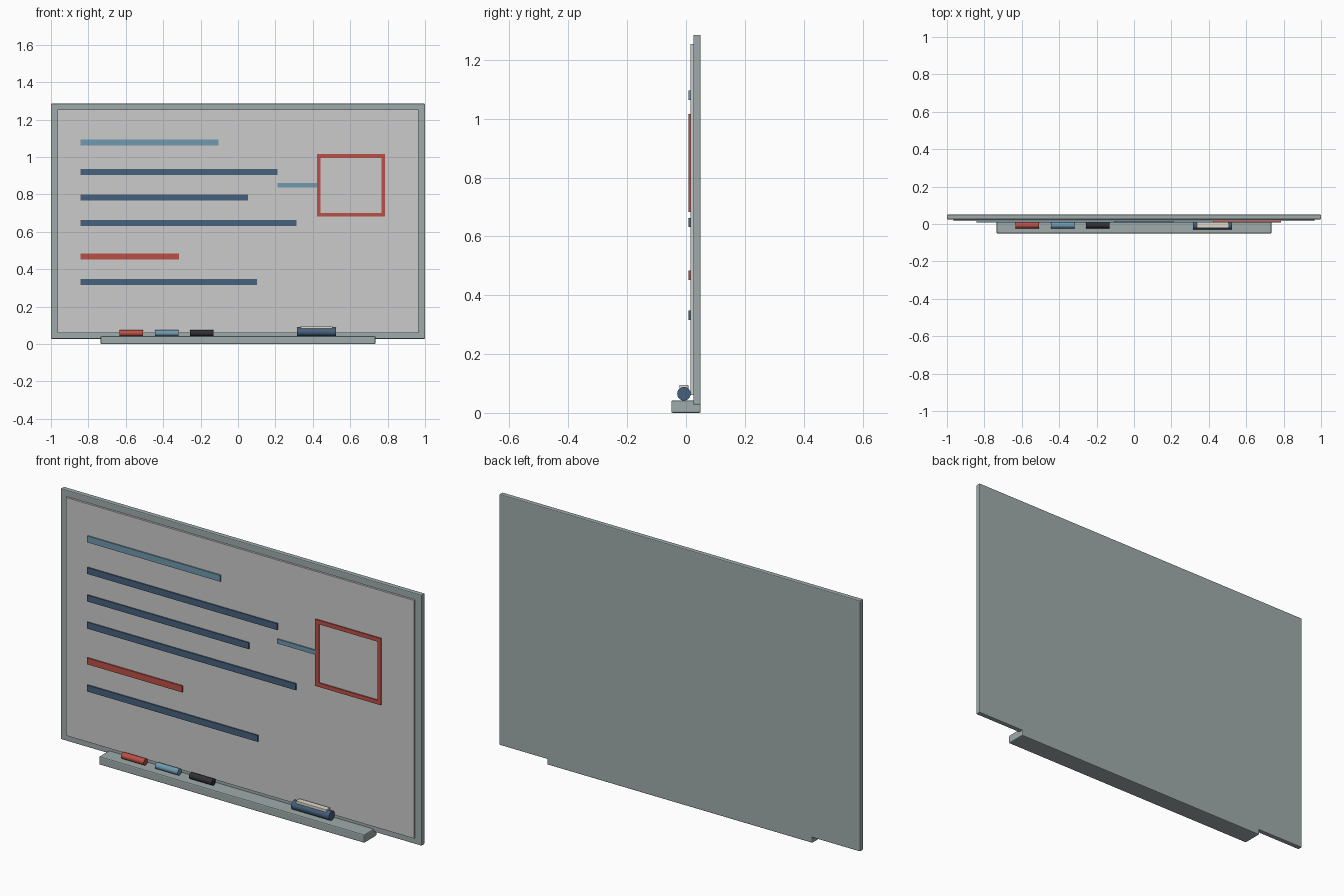
import bpy, math

if "Cube" in bpy.data.objects:
    bpy.data.objects.remove(bpy.data.objects["Cube"])


def material(name, rgb):
    m = bpy.data.materials.new(name)
    m.diffuse_color = (*rgb, 1)
    m.use_nodes = True
    m.node_tree.nodes["Principled BSDF"].inputs["Base Color"].default_value = m.diffuse_color
    return m


METAL = material("metal", (0.35, 0.41, 0.41))
NAVY = material("navy", (0.06, 0.12, 0.2))
TEAL = material("teal", (0.16, 0.32, 0.42))
RED = material("red", (0.5, 0.08, 0.06))
BLACK = material("black", (0.03, 0.03, 0.035))
CREAM = material("cream", (0.75, 0.7, 0.6))


def box(name, x, y, z, mat=None, bevel=0):
    """Box from (min, max) pairs along each axis."""
    bpy.ops.mesh.primitive_cube_add(size=1, location=[sum(r) / 2 for r in (x, y, z)])
    ob = bpy.context.object
    ob.name = name
    ob.scale = [r[1] - r[0] for r in (x, y, z)]
    bpy.ops.object.transform_apply(location=False, rotation=False, scale=True)
    if mat:
        ob.data.materials.append(mat)
    if bevel:
        mod = ob.modifiers.new("bevel", 'BEVEL')
        mod.width = bevel
        mod.segments = 2
    return ob


def rod(name, x, y, z, radius, mat):
    """Cylinder lying along x."""
    bpy.ops.mesh.primitive_cylinder_add(vertices=20, radius=radius, depth=x[1] - x[0],
                                        location=(sum(x) / 2, y, z),
                                        rotation=(0, math.pi / 2, 0))
    ob = bpy.context.object
    ob.name = name
    ob.data.materials.append(mat)
    bpy.ops.object.shade_smooth_by_angle(angle=math.radians(35))


# Backing frame, writing surface and pen tray
box("frame", (-1, 1), (0.025, 0.05), (0.028, 1.285), METAL, 0.004)
box("writing_surface", (-0.965, 0.965), (0.015, 0.027), (0.06, 1.253))
box("pen_tray", (-0.735, 0.735), (-0.05, 0.05), (0, 0.042), METAL, 0.005)

# Written lines: right end, centre height, colour
INK = (0.0085, 0.0155)
lines = [(-0.105, 1.079, TEAL), (0.21, 0.921, NAVY), (0.053, 0.783, NAVY),
         (0.313, 0.647, NAVY), (-0.316, 0.468, RED), (0.102, 0.332, NAVY)]
for i, (end, z, mat) in enumerate(lines):
    box(f"written_line_{i + 1}", (-0.843, end), INK, (z - 0.016, z + 0.016), mat)

# Drawn box with its connecting line
x0, x1, z0, z1, w = 0.422, 0.786, 0.682, 1.016, 0.02
box("drawn_box_top", (x0, x1), INK, (z1 - w, z1), RED)
box("drawn_box_bottom", (x0, x1), INK, (z0, z0 + w), RED)
box("drawn_box_left", (x0, x0 + w), INK, (z0 + w, z1 - w), RED)
box("drawn_box_right", (x1 - w, x1), INK, (z0 + w, z1 - w), RED)
box("connector_line", (0.21, x0), INK, (0.838, 0.86), TEAL)

# Markers and eraser resting on the tray
for name, x, mat in (("red", -0.57, RED), ("blue", -0.382, TEAL), ("black", -0.193, BLACK)):
    rod(f"{name}_marker", (x - 0.063, x + 0.063), -0.007, 0.058, 0.016, mat)
rod("eraser_body", (0.315, 0.525), -0.007, 0.065, 0.023, NAVY)
box("eraser_pad", (0.335, 0.505), (-0.022, 0.008), (0.08, 0.095), CREAM, 0.002)
